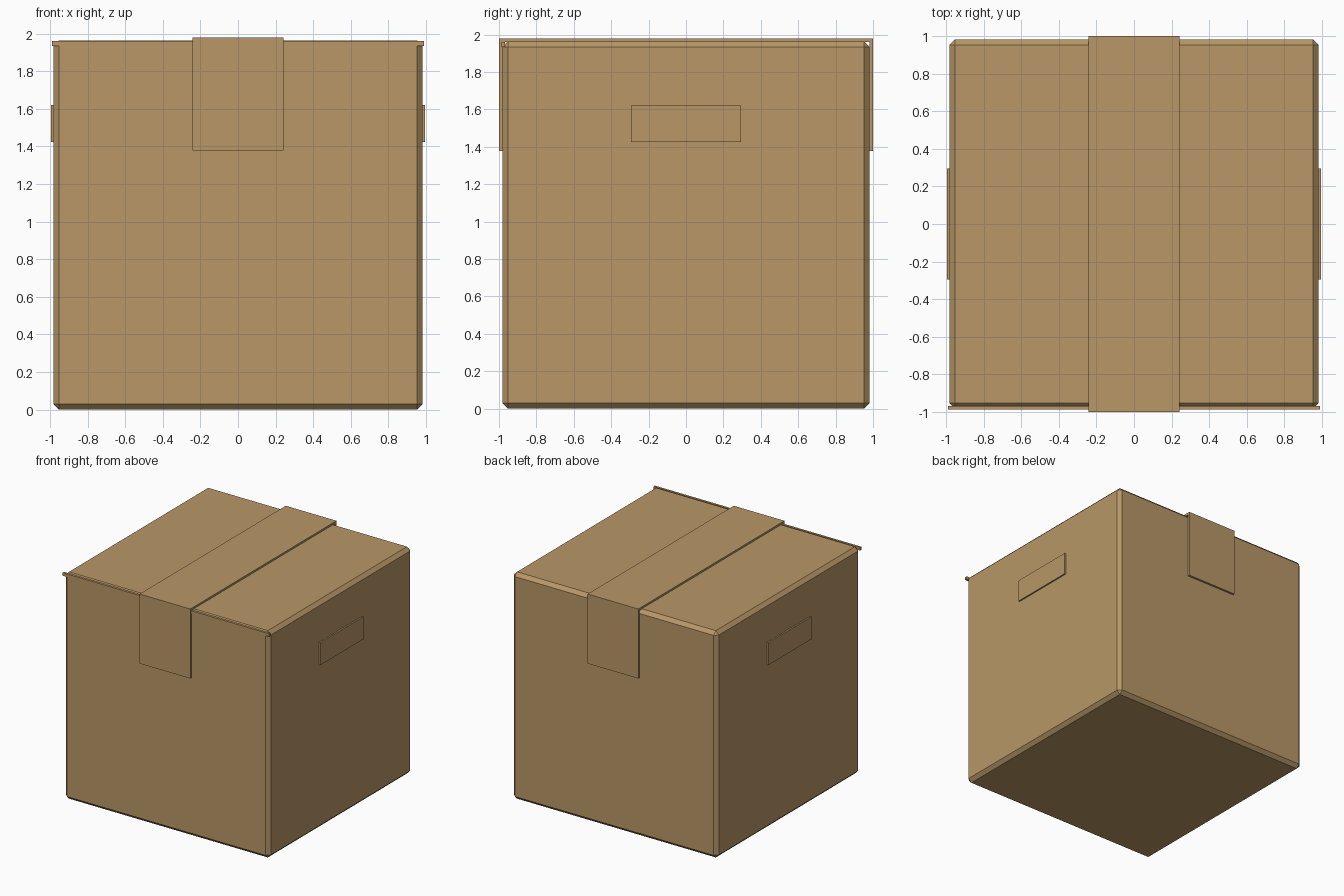
import bpy, bmesh

if "Cube" in bpy.data.objects:
    bpy.data.objects.remove(bpy.data.objects["Cube"])

# One cardboard colour for every part
card = bpy.data.materials.new("cardboard brown")
card.diffuse_color = (0.48, 0.31, 0.135, 1)
card.use_nodes = True
card.node_tree.nodes["Principled BSDF"].inputs["Base Color"].default_value = card.diffuse_color


def finish(name, bm):
    bmesh.ops.recalc_face_normals(bm, faces=bm.faces)
    me = bpy.data.meshes.new(name)
    bm.to_mesh(me)
    bm.free()
    me.materials.append(card)
    ob = bpy.data.objects.new(name, me)
    bpy.context.collection.objects.link(ob)
    return ob


def box(name, lo, hi, bevel=0):
    bm = bmesh.new()
    bmesh.ops.create_cube(bm, size=1)
    for v in bm.verts:
        v.co = [(a + b) / 2 + c * (b - a) for a, b, c in zip(lo, hi, v.co)]
    if bevel:
        bmesh.ops.bevel(bm, geom=bm.edges[:], offset=bevel, segments=1,
                        affect='EDGES', profile=0.5)
    return finish(name, bm)


# Chamfered carton
box("carton_body", (-0.982, -0.982, 0), (0.982, 0.982, 1.964), 0.03)

# Thin flap edge along the top of the front
box("front_flap_edge", (-0.989, -0.987, 1.934), (0.989, -0.968, 1.96))

# Hand-hold panels on both sides
for side, name in ((-1, "left_handle"), (1, "right_handle")):
    x0, x1 = sorted((side * 0.97, side * 0.995))
    box(name, (x0, -0.295, 1.425), (x1, 0.295, 1.62))

# Tape strip folded over the top: U profile extruded along x
profile = [(-1, 1.378), (-1, 1.98), (1, 1.98), (1, 1.378),
           (0.98, 1.378), (0.98, 1.96), (-0.98, 1.96), (-0.98, 1.378)]
bm = bmesh.new()
face = bm.faces.new([bm.verts.new((-0.243, y, z)) for y, z in profile])
ext = bmesh.ops.extrude_face_region(bm, geom=[face], use_keep_orig=True)
moved = [g for g in ext["geom"] if isinstance(g, bmesh.types.BMVert)]
bmesh.ops.translate(bm, verts=moved, vec=(0.486, 0, 0))
finish("tape_strip", bm)
